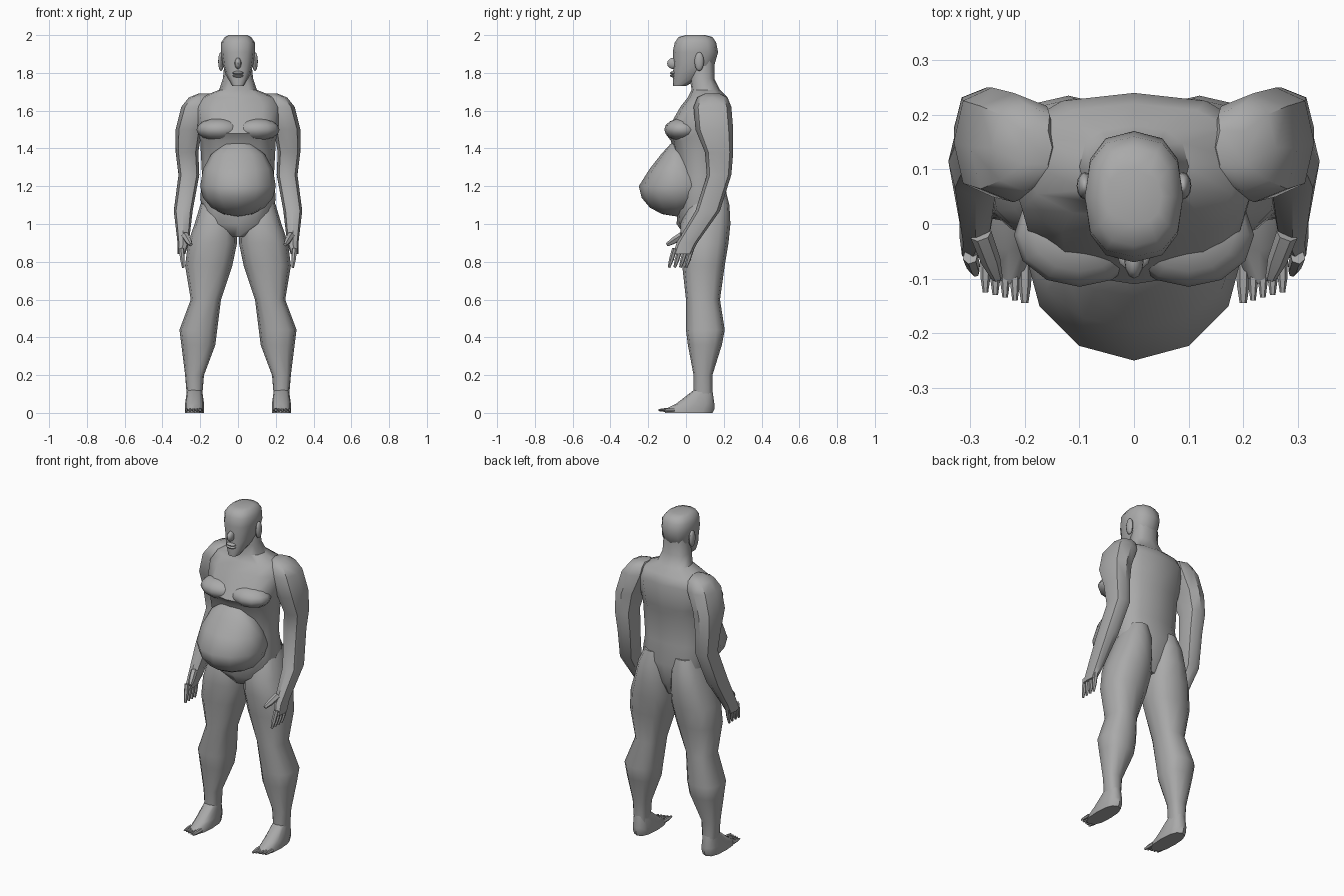
import bpy, bmesh, math
from mathutils import Vector, Matrix

default_cube = bpy.data.objects.get("Cube")
if default_cube:
    bpy.data.objects.remove(default_cube)

skin = bpy.data.materials.new("grey_skin")
skin.use_nodes = True
tone = (.4, .4, .4, 1)
skin.diffuse_color = tone
skin.node_tree.nodes["Principled BSDF"].inputs["Base Color"].default_value = tone


def finish(name, bm, mirror=False):
    """Turn a bmesh into a shaded object, optionally mirrored across x."""
    bmesh.ops.recalc_face_normals(bm, faces=bm.faces)
    mesh = bpy.data.meshes.new(name)
    bm.to_mesh(mesh)
    bm.free()
    mesh.materials.append(skin)
    part = bpy.data.objects.new(name, mesh)
    bpy.context.collection.objects.link(part)
    if mirror:
        part.modifiers.new("Mirror", 'MIRROR').use_mirror_merge = False
    bpy.ops.object.select_all(action='DESELECT')
    part.select_set(True)
    bpy.context.view_layer.objects.active = part
    bpy.ops.object.shade_smooth_by_angle(angle=math.radians(45))


def soften(value, power):
    """Push a circle's coordinate outward for a squarer section."""
    return math.copysign(abs(value) ** power, value)


def circle(sides, power=1):
    angles = [math.tau * step / sides for step in range(sides)]
    return [(soften(math.cos(a), power), soften(math.sin(a), power)) for a in angles]


def bridge(bm, rings):
    """Join neighbouring rings with quads and close both ends."""
    for lower, upper in zip(rings, rings[1:]):
        for i in range(len(lower)):
            bm.faces.new((lower[i - 1], lower[i], upper[i], upper[i - 1]))
    bm.faces.new(rings[0])
    bm.faces.new(rings[-1])


def loft(name, sections, sides=12, power=.8, mirror=False):
    """Level sections: height, half width, front, back and optional sideways shift."""
    bm = bmesh.new()
    rings = []
    for height, half, front, back, *shift in sections:
        middle, depth = (front + back) / 2, (back - front) / 2
        rings.append([bm.verts.new((sum(shift) + half * u, middle + depth * v, height))
                      for u, v in circle(sides, power)])
    bridge(bm, rings)
    finish(name, bm, mirror)


def blob(name, centre, radii, mirror=False, shape=None):
    """Low-poly ellipsoid; shape may first remodel the unit sphere's points."""
    bm = bmesh.new()
    bmesh.ops.create_uvsphere(bm, u_segments=12, v_segments=8, radius=1)
    if shape:
        for vert in bm.verts:
            shape(vert.co)
    bm.transform(Matrix.LocRotScale(Vector(centre), None, Vector(radii)))
    finish(name, bm, mirror)


def digit(name, base, reach, radius):
    """Tapered finger or toe, from its base along its reach."""
    bm = bmesh.new()
    base, reach = Vector(base), Vector(reach)
    turn = reach.to_track_quat('Z', 'Y')
    rings = []
    for along, taper in ((0, 1), (.6, .9), (1, .5)):
        rings.append([bm.verts.new(base + reach * along
                                   + turn @ Vector((u, v, 0)) * radius * taper)
                      for u, v in circle(6)])
    bridge(bm, rings)
    finish(name, bm, mirror=True)


def sag(point):
    """Slope the upper belly back toward the chest."""
    if point.z > 0:
        point.y *= 1 - point.z * .6
        point.z *= 1.5


# Trunk with its chest ledge, sloping shoulders and neck
loft("torso", [
    (.93, .04, 0, .16), (1, .16, -.05, .19), (1.13, .2, -.04, .22),
    (1.25, .19, -.04, .2), (1.44, .2, -.08, .22), (1.48, .21, -.11, .23),
    (1.62, .23, -.03, .24), (1.67, .2, .01, .22), (1.71, .1, .03, .18),
    (1.77, .08, .02, .15), (1.87, .07, .03, .15)])
blob("belly", (0, -.05, 1.2), (.2, .2, .16), shape=sag)
blob("chest_lobe", (.1, -.02, 1.5), (.12, .095, .06), mirror=True)

# Head and face
loft("head", [
    (1.73, .03, -.07, 0), (1.79, .065, -.07, .1), (1.84, .08, -.065, .15),
    (1.91, .09, -.07, .17), (1.96, .09, -.06, .16), (1.99, .07, -.04, .14),
    (2, .05, 0, .1)])
blob("nose", (0, -.065, 1.85), (.018, .035, .03))
for lip, height in ("lower_lip", 1.785), ("upper_lip", 1.8):
    blob(lip, (0, -.06, height), (.03, .025, .01))
blob("ear", (.09, .07, 1.86), (.015, .025, .05), mirror=True)

# Arms from shoulder to palm
loft("arm", [
    (1.69, .03, .1, .18, .18), (1.67, .06, .06, .22, .2), (1.62, .08, .04, .24, .22),
    (1.5, .07, .05, .25, .26), (1.38, .06, .1, .25, .27), (1.26, .055, .11, .24, .26),
    (1.07, .05, .05, .18, .29), (.9, .03, -.05, .06, .29),
    (.84, .02, -.07, .03, .3)], sides=8, mirror=True)
for i, finger in enumerate(("index", "middle", "ring", "little")):
    digit(finger + "_finger", (.3, .03 * i - .06, .87), (-.01, -.03, -.1), .014)
digit("thumb", (.28, -.02, .94), (-.03, -.08, -.05), .02)

# Legs from buttock to ankle
loft("leg", [
    (1.18, .06, .04, .21, .1), (1.1, .09, .01, .23, .11), (1, .11, -.03, .235, .12),
    (.9, .13, -.03, .225, .135), (.78, .125, -.02, .205, .155),
    (.6, .08, 0, .18, .17), (.44, .1, 0, .205, .21), (.36, .09, .01, .19, .21),
    (.2, .05, .04, .14, .23), (.08, .04, .04, .14, .23)], mirror=True)

# Feet and toes
loft("foot", [(.12, .04, .04, .14, .23), (.05, .05, -.05, .15, .23),
              (.02, .05, -.11, .15, .23), (0, .05, -.11, .14, .23)], mirror=True)
for i, toe in enumerate(("big", "second", "third", "fourth", "small")):
    thickness = .01 if i else .013
    digit(toe + "_toe", (.2 + .018 * i, -.06, .015), (0, .005 * i - .085, 0), thickness)
